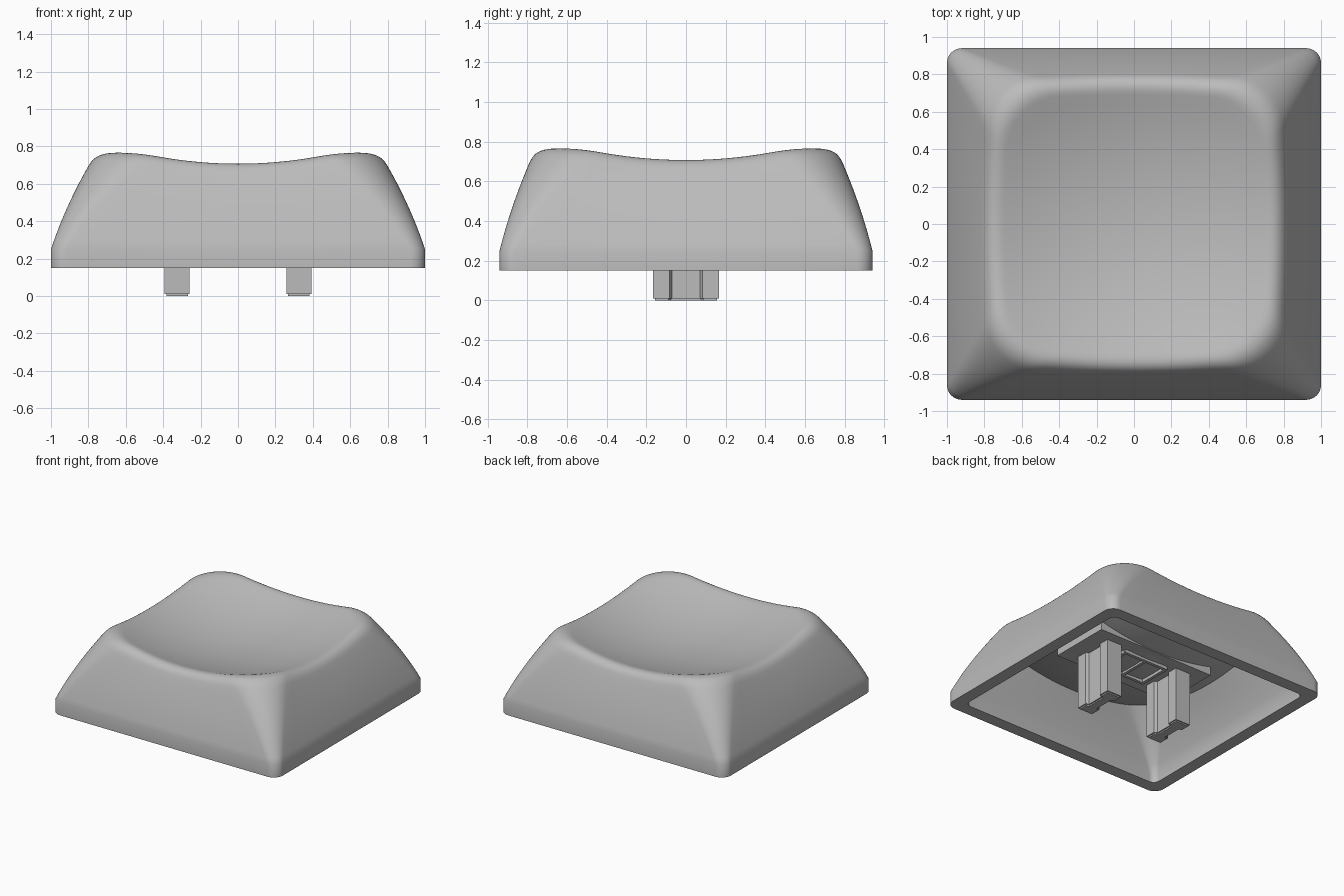
import bpy, bmesh, math
from mathutils import Vector

if "Cube" in bpy.data.objects:
    bpy.data.objects.remove(bpy.data.objects["Cube"], do_unlink=True)

grey = bpy.data.materials.new("plain grey")
grey.use_nodes = True
grey.diffuse_color = (0.5, 0.5, 0.5, 1)
grey.node_tree.nodes["Principled BSDF"].inputs["Base Color"].default_value = (0.5, 0.5, 0.5, 1)

SIDE, CORNER = 16, 12


def outline(hx, hy, r, bow=0.0):
    """Rounded rectangle with optional outward bow; the point count never changes."""
    pts = []
    for k, (sx, sy) in enumerate([(1, 1), (-1, 1), (-1, -1), (1, -1)]):
        c = Vector((sx * (hx - r), sy * (hy - r)))
        for i in range(CORNER + 1):
            a = math.pi / 2 * (k + i / CORNER)
            pts.append(c + Vector((math.cos(a), math.sin(a))) * r)
        # straight run towards the next corner
        nx, ny = [(-1, 1), (-1, -1), (1, -1), (1, 1)][k]
        a = math.pi / 2 * (k + 1)
        end = Vector((nx * (hx - r), ny * (hy - r))) + Vector((math.cos(a), math.sin(a))) * r
        start = pts[-1].copy()
        pts += [start.lerp(end, i / SIDE) for i in range(1, SIDE)]
    return [Vector((p.x + math.copysign(bow, p.x) * (1 - (p.y / hy) ** 2) * min(1, abs(p.x) / (hx - r)),
                    p.y + math.copysign(bow, p.y) * (1 - (p.x / hx) ** 2) * min(1, abs(p.y) / (hy - r))))
            for p in pts]


def bowl(p, z0):
    return Vector((p.x, p.y, z0 + 0.24 * (p.x ** 2 + p.y ** 2)))


def at_height(pts, z):
    return [Vector((p.x, p.y, z)) for p in pts]


def wall(base, rim, t):
    f = 0.7 * t + 0.3 * t * t
    return [Vector((b.x + (r.x - b.x) * f, b.y + (r.y - b.y) * f, b.z + (r.z - b.z) * t))
            for b, r in zip(base, rim)]


def bowl_rings(rim, z0, first):
    steps = 14
    return [[bowl(p * first * (1 - i / steps), z0) for p in rim] for i in range(steps)]


def finish(bm, name, angle=35):
    bmesh.ops.recalc_face_normals(bm, faces=bm.faces)
    me = bpy.data.meshes.new(name)
    bm.to_mesh(me)
    bm.free()
    ob = bpy.data.objects.new(name, me)
    bpy.context.collection.objects.link(ob)
    me.materials.append(grey)
    bpy.ops.object.select_all(action='DESELECT')
    bpy.context.view_layer.objects.active = ob
    ob.select_set(True)
    bpy.ops.object.shade_smooth_by_angle(angle=math.radians(angle))
    return ob


# Hollow cap: ceiling, inner wall, bottom lip, outer wall, rounded rim and dished top
TOP_Z, CEILING_Z = 0.585, 0.43
foot = outline(1, 0.94, 0.08)
rim_flat = outline(0.735, 0.735, 0.29, 0.033)
base = at_height(foot, 0.25)
rim = [bowl(p, TOP_Z) for p in rim_flat]

inner_foot = outline(0.9, 0.84, 0.05)
inner_flat = outline(0.7, 0.69, 0.2, 0.02)
inner_rim = [bowl(p, CEILING_Z) for p in inner_flat]
inner_base = at_height(inner_foot, 0.22)

rings = bowl_rings(inner_flat, CEILING_Z, 1.0)[::-1]
rings += [wall(inner_base, inner_rim, i / 6) for i in range(5, -1, -1)]
rings += [at_height(inner_foot, 0.15), at_height(foot, 0.15)]
FILLET = 0.86
rings += [wall(base, rim, FILLET * i / 10) for i in range(11)]
shoulder = rings[-1]
dish_edge = [bowl(p * 0.9, TOP_Z) for p in rim_flat]
for i in range(1, 8):
    t = i / 8
    rings.append([a * (1 - t) ** 2 + b * 2 * t * (1 - t) + c * t * t
                  for a, b, c in zip(shoulder, rim, dish_edge)])
rings += bowl_rings(rim_flat, TOP_Z, 0.9)

bm = bmesh.new()
loops = [[bm.verts.new(p) for p in ring] for ring in rings]
n = len(foot)
for lo, hi in zip(loops, loops[1:]):
    for i in range(n):
        j = (i + 1) % n
        bm.faces.new((lo[i], lo[j], hi[j], hi[i]))
for loop, z in ((loops[0], CEILING_Z), (loops[-1], TOP_Z)):
    mid = bm.verts.new((0, 0, z))
    for i in range(n):
        bm.faces.new((loop[i], loop[(i + 1) % n], mid))
finish(bm, "cap_shell")


def block(name, x, y, z, bevel=0.0):
    """Box from (low, high) pairs."""
    bm = bmesh.new()
    bmesh.ops.create_cube(bm, size=1)
    for v in bm.verts:
        v.co = [lo + (c + 0.5) * (hi - lo) for c, (lo, hi) in zip(v.co, (x, y, z))]
    if bevel:
        bmesh.ops.bevel(bm, geom=bm.edges[:], offset=bevel, segments=2, affect='EDGES')
    return finish(bm, name)


# Mounting pad under the ceiling
block("mount_pad", (-0.52, 0.52), (-0.25, 0.25), (0.44, 0.55))

# Thin reinforcing ribs between the stems
for s in (-1, 1):
    block("long_rib", (-0.2, 0.2), (s * 0.13 - 0.012, s * 0.13 + 0.012), (0.415, 0.46))
for x in (-0.19, 0, 0.19):
    block("cross_rib", (x - 0.012, x + 0.012), (-0.13, 0.13), (0.415, 0.46))

# Two grooved stems with softened lower edges
half = [(0.042, 0), (0.042, 0.07), (0.067, 0.082), (0.067, 0.167)]
quarter = half[1:]
profile = (quarter + [(-x, y) for x, y in quarter[::-1]]
           + [(-x, -y) for x, y in quarter] + [(x, -y) for x, y in quarter[::-1]])
for side, label in ((1, "left_stem"), (-1, "right_stem")):
    bm = bmesh.new()
    face = bm.faces.new([bm.verts.new((x + side * 0.325, y, 0)) for x, y in profile])
    up = bmesh.ops.extrude_face_region(bm, geom=[face])["geom"]
    for v in up:
        if isinstance(v, bmesh.types.BMVert):
            v.co.z = 0.5
    low = [e for e in bm.edges if all(v.co.z < 0.01 for v in e.verts)]
    bmesh.ops.bevel(bm, geom=low, offset=0.01, segments=2, affect='EDGES')
    finish(bm, label)
